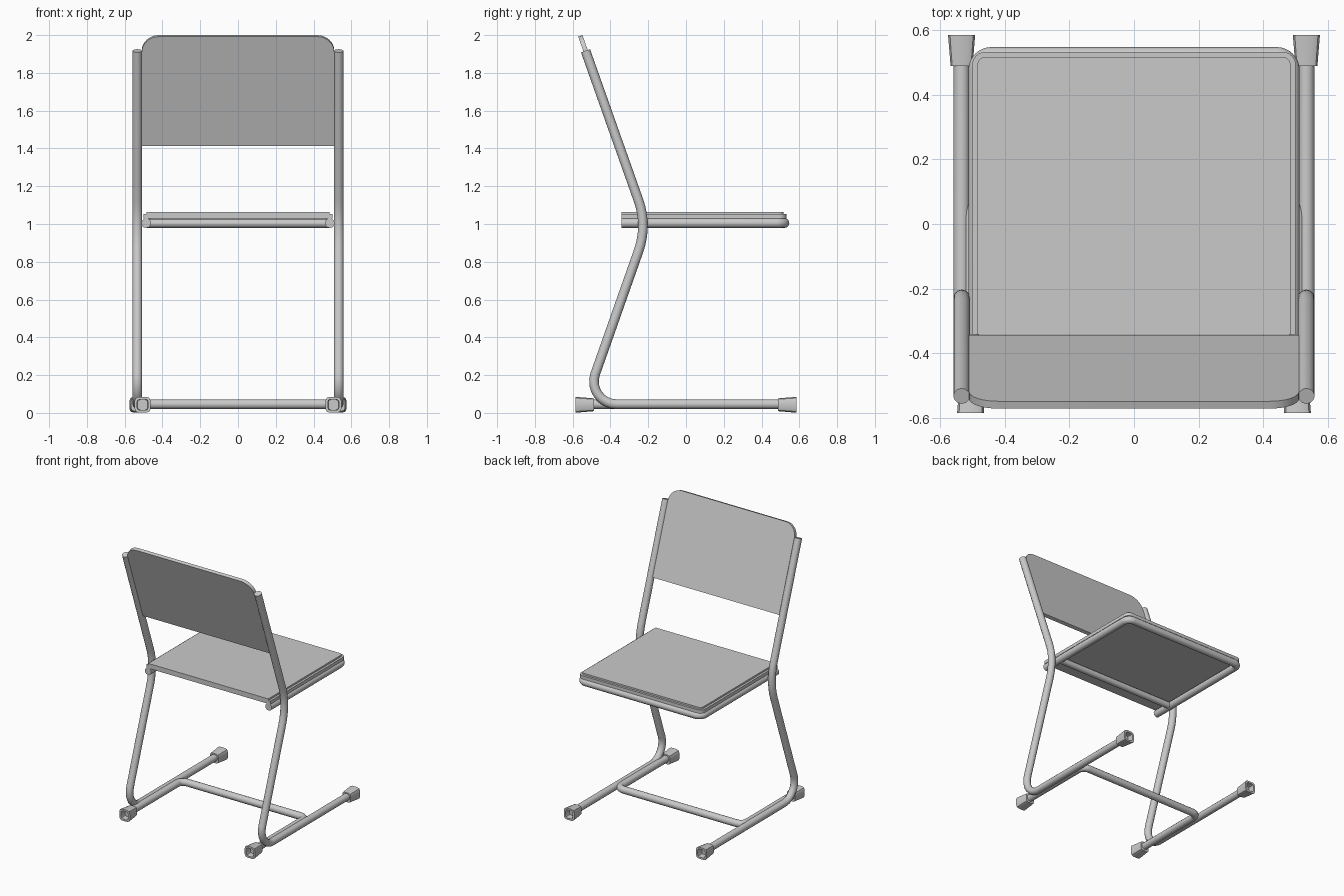
import bpy, bmesh, math
from mathutils import Vector

cube = bpy.data.objects.get("Cube")
if cube:
    bpy.data.objects.remove(cube, do_unlink=True)

grey = bpy.data.materials.new("plain_grey")
grey.use_nodes = True
colour = (0.59, 0.59, 0.59, 1)
grey.diffuse_color = colour
grey.node_tree.nodes["Principled BSDF"].inputs["Base Color"].default_value = colour

TUBE_R = 0.0255
SIDE_X = 0.533      # outer side tubes
INNER_X = 0.505     # tubes of the floor brace
FLOOR_Z = 0.046


def finish(obj):
    """Assign the material and smooth the round surfaces."""
    obj.data.materials.clear()
    obj.data.materials.append(grey)
    bpy.ops.object.select_all(action="DESELECT")
    obj.select_set(True)
    bpy.context.view_layer.objects.active = obj
    bpy.ops.object.shade_smooth_by_angle(angle=math.radians(35))


def fillet(points, radii, steps=8, closed=False):
    """Round the corners of a point list with arcs; radius 0 keeps a corner."""
    pts = [Vector(p) for p in points]
    out = []
    for i, p in enumerate(pts):
        r = radii[i]
        if r == 0 or (not closed and i in (0, len(pts) - 1)):
            out.append(p)
            continue
        a = (pts[i - 1] - p).normalized()
        b = (pts[(i + 1) % len(pts)] - p).normalized()
        half = a.angle(b) / 2
        centre = p + (a + b).normalized() * (r / math.sin(half))
        start = p + a * (r / math.tan(half)) - centre
        end = p + b * (r / math.tan(half)) - centre
        sweep = math.pi - 2 * half
        for k in range(steps + 1):
            t = k / steps
            out.append(centre + (start * math.sin((1 - t) * sweep)
                                 + end * math.sin(t * sweep)) / math.sin(sweep))
    return out


def tube(name, points, radii, radius=TUBE_R):
    """Round tube swept along a filleted path."""
    path = fillet(points, radii)
    curve = bpy.data.curves.new(name, "CURVE")
    curve.dimensions = "3D"
    curve.bevel_depth = radius
    curve.bevel_resolution = 4
    curve.use_fill_caps = True
    spline = curve.splines.new("POLY")
    spline.points.add(len(path) - 1)
    for sp, p in zip(spline.points, path):
        sp.co = (*p, 1)
    obj = bpy.data.objects.new(name, curve)
    bpy.context.collection.objects.link(obj)
    bpy.ops.object.select_all(action="DESELECT")
    obj.select_set(True)
    bpy.context.view_layer.objects.active = obj
    bpy.ops.object.convert(target="MESH")
    finish(bpy.context.view_layer.objects.active)


def loft(name, rings):
    """Skin equal-sized rings and cap both ends."""
    bm = bmesh.new()
    loops = [[bm.verts.new(p) for p in ring] for ring in rings]
    n = len(loops[0])
    for lo, hi in zip(loops, loops[1:]):
        for i in range(n):
            j = (i + 1) % n
            bm.faces.new((lo[i], lo[j], hi[j], hi[i]))
    bm.faces.new(loops[0])
    bm.faces.new(loops[-1])
    bmesh.ops.recalc_face_normals(bm, faces=bm.faces)
    mesh = bpy.data.meshes.new(name)
    bm.to_mesh(mesh)
    bm.free()
    obj = bpy.data.objects.new(name, mesh)
    bpy.context.collection.objects.link(obj)
    finish(obj)


def panel_outline(half, low, high, r):
    """Rectangle with its two far corners rounded, in a flat plane."""
    corners = [(-half, low, 0), (half, low, 0), (half, high, 0), (-half, high, 0)]
    return fillet(corners, (0, 0, r, r), closed=True)


def foot(name, x, direction):
    """Flared, hollow end cap with chamfered square section."""
    rings = []
    for dist, h in ((0.488, 0.034), (0.585, 0.042), (0.585, 0.029), (0.54, 0.027)):
        z = max(h, FLOOR_Z - 0.003)
        square = [(-h, -h, 0), (h, -h, 0), (h, h, 0), (-h, h, 0)]
        section = fillet(square, [h * 0.5] * 4, steps=2, closed=True)
        rings.append([(x + p.x, direction * dist, z + p.y) for p in section])
    loft(name, rings)


# Side frames and feet
for side, s in (("left", 1), ("right", -1)):
    x = s * SIDE_X
    tube(side + "_side_frame",
         [(x, -0.532, 1.917), (x, -0.204, 0.991), (x, -0.537, FLOOR_Z), (x, 0.52, FLOOR_Z)],
         (0, 0.40, 0.12, 0))
    foot(side + "_far_foot", x, 1)
    foot(side + "_near_foot", s * INNER_X, -1)

# Floor brace: one bent tube joining both sides
tube("floor_brace",
     [(-INNER_X, -0.52, FLOOR_Z), (-INNER_X, 0.068, FLOOR_Z),
      (INNER_X, 0.068, FLOOR_Z), (INNER_X, -0.52, FLOOR_Z)], (0, 0.05, 0.05, 0))

# Seat support: open loop plus a rear rail
tube("seat_frame",
     [(-0.486, -0.342, 1.005), (-0.486, 0.521, 1.005),
      (0.486, 0.521, 1.005), (0.486, -0.342, 1.005)], (0, 0.045, 0.045, 0), 0.026)
tube("seat_rear_rail", [(-0.486, -0.2, 1.003), (0.486, -0.2, 1.003)], (0, 0), 0.023)

# Seat board with a stepped upper edge
layers = ((0.0, 1.028), (0.0, 1.052), (0.016, 1.052), (0.016, 1.064))
loft("seat_board", [[(p.x, p.y, z) for p in
                     panel_outline(0.5 - d, -0.342, 0.532 - d, 0.04 - d)]
                    for d, z in layers])

# Backrest board, leaning along the upper tubes
lean = Vector((0, -0.353, 1)).normalized()
normal = Vector((0, lean.z, -lean.y))
base = Vector((0, -0.355, 1.417))
outline = panel_outline(0.51, 0, 0.614, 0.09)
loft("backrest_board", [[base + Vector((p.x, 0, 0)) + lean * p.y + normal * d for p in outline]
                        for d in (-0.012, 0.012)])
